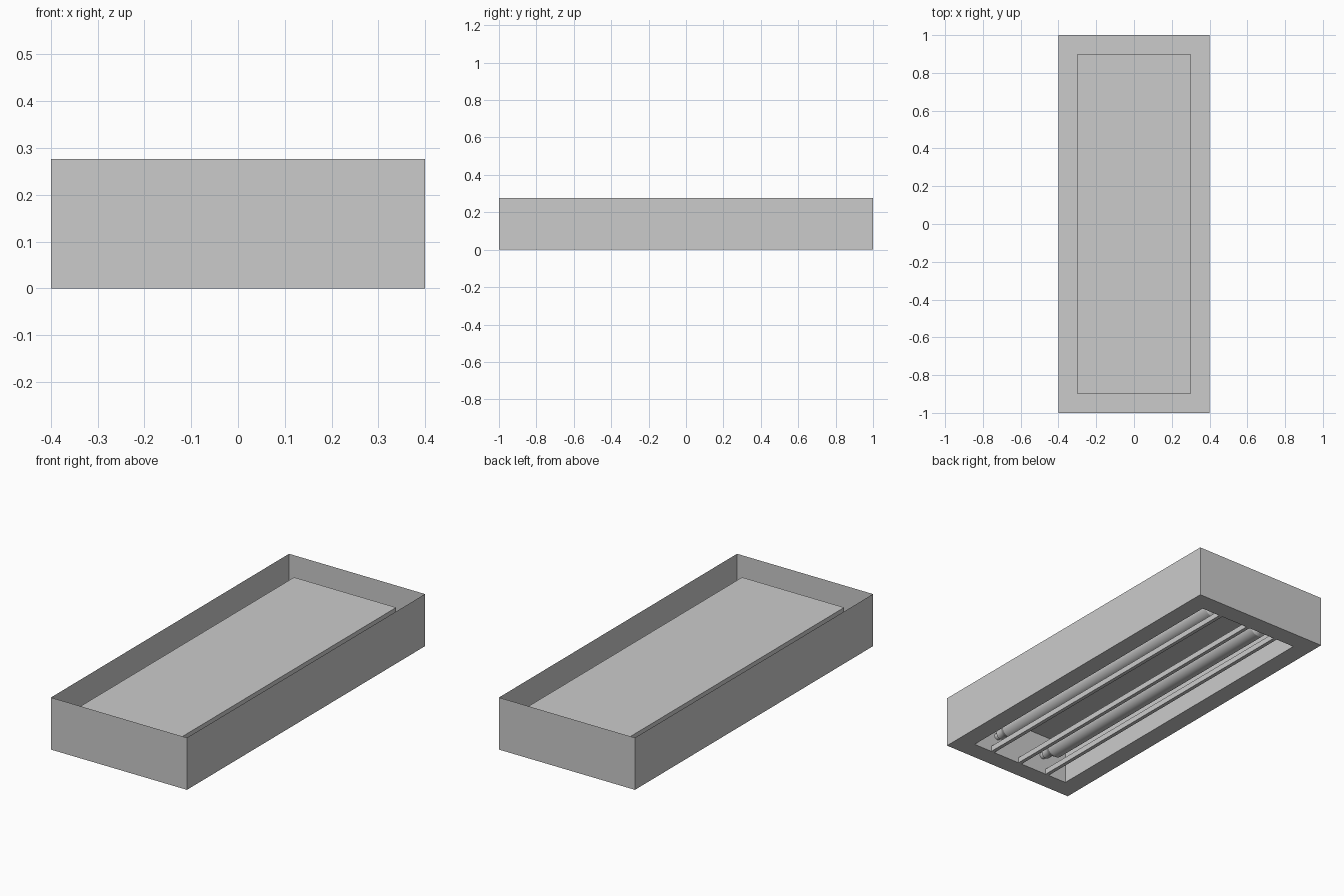
import bpy, bmesh, math
from mathutils import Matrix

if "Cube" in bpy.data.objects:
    bpy.data.objects.remove(bpy.data.objects["Cube"])

H, TOP = 0.277, 0.217


def finish(name, bm):
    me = bpy.data.meshes.new(name)
    bm.to_mesh(me)
    bm.free()
    ob = bpy.data.objects.new(name, me)
    bpy.context.collection.objects.link(ob)
    return ob


def ring(bm, x, y, z):
    return [bm.verts.new((sx * x, sy * y, z)) for sx, sy in ((-1, -1), (1, -1), (1, 1), (-1, 1))]


def bar(name, x, z, w, h, length):
    bm = bmesh.new()
    bmesh.ops.create_cube(bm, size=1, matrix=Matrix.Translation((x, 0, z)) @ Matrix.Diagonal((w, length, h, 1)))
    return finish(name, bm)


# Sheet-metal housing: outer walls, bottom frame, recessed lamp tray
bm = bmesh.new()
rings = [ring(bm, 0.4, 1, H), ring(bm, 0.4, 1, 0), ring(bm, 0.3, 0.9, 0), ring(bm, 0.3, 0.9, TOP)]
for a, b in zip(rings, rings[1:]):
    for i in range(4):
        j = (i + 1) % 4
        bm.faces.new((a[i], b[i], b[j], a[j]))
bm.faces.new(rings[-1])
bmesh.ops.recalc_face_normals(bm, faces=bm.faces)
finish("housing", bm)


# Lamp tubes: lathed profile with stepped end caps
def tube(name, x, z):
    half = [(0.0, 0.9), (0.018, 0.9), (0.018, 0.875), (0.026, 0.875), (0.026, 0.84),
            (0.034, 0.825), (0.05, 0.80)]
    profile = half + [(r, -y) for r, y in reversed(half)]
    bm = bmesh.new()
    vs = [bm.verts.new((r, y, 0)) for r, y in profile]
    es = [bm.edges.new(p) for p in zip(vs, vs[1:])]
    bmesh.ops.spin(bm, geom=vs + es, axis=(0, 1, 0), cent=(0, 0, 0), angle=2 * math.pi, steps=32)
    bmesh.ops.remove_doubles(bm, verts=bm.verts, dist=1e-4)
    bmesh.ops.recalc_face_normals(bm, faces=bm.faces)
    ob = finish(name, bm)
    ob.location = (x, 0, z)
    bpy.context.view_layer.objects.active = ob
    ob.select_set(True)
    bpy.ops.object.shade_smooth_by_angle(angle=math.radians(30))
    ob.select_set(False)


for side, x in (("left", -0.15), ("right", 0.15)):
    tube(side + "_tube", x, 0.1)

# Guard bars across the opening
for i, x in enumerate((-0.18, 0, 0.18)):
    bar(f"guard_bar_{i + 1}", x, 0.015, 0.02, 0.03, 1.8)
